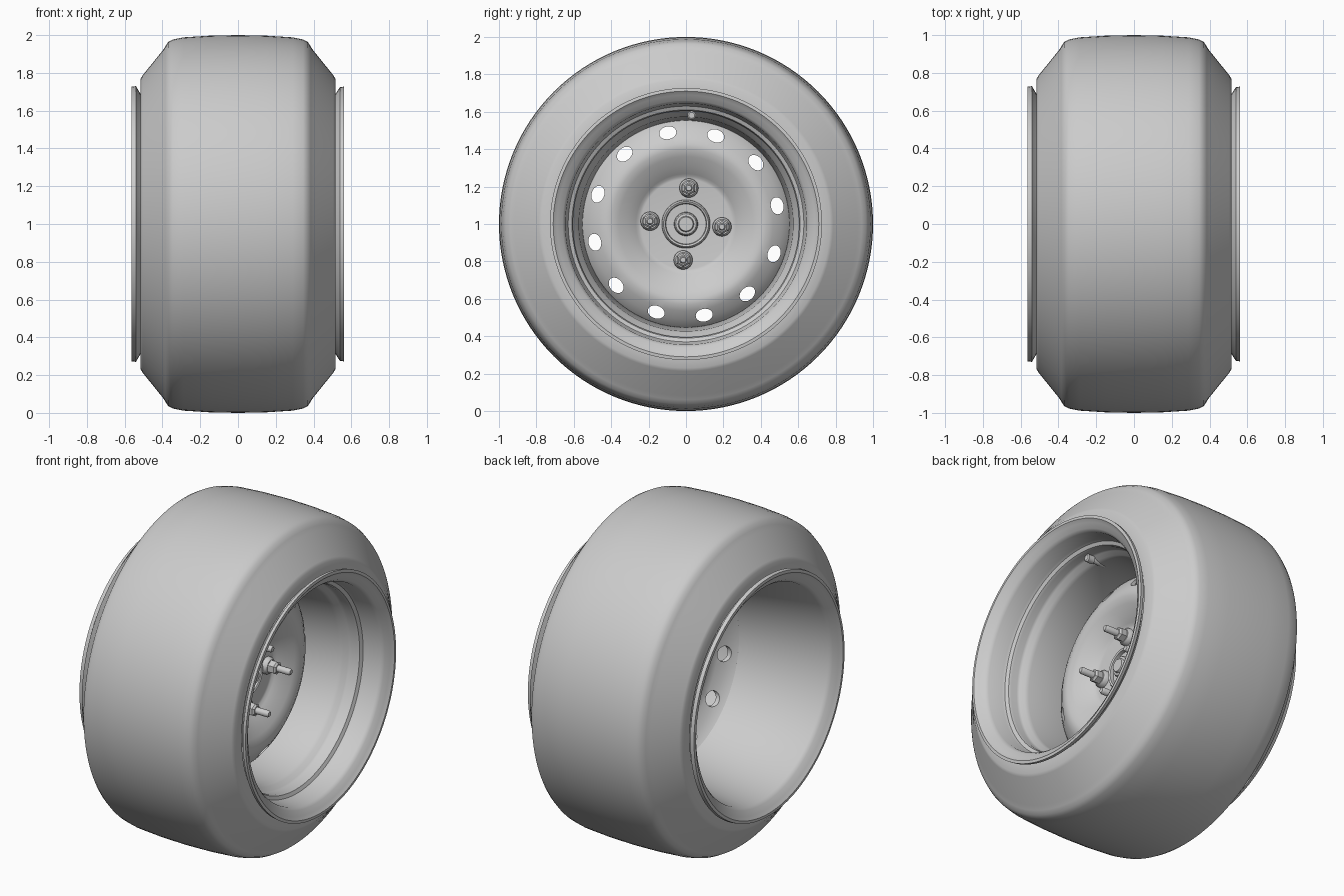
import bpy, bmesh, math
from mathutils import Matrix, Vector

old = bpy.data.objects.get("Cube")
if old:
    bpy.data.objects.remove(old, do_unlink=True)

CENTRE = Vector((0, 0, 1))

grey = bpy.data.materials.new("plain grey")
grey.use_nodes = True
grey.diffuse_color = (0.6, 0.6, 0.6, 1)
grey.node_tree.nodes["Principled BSDF"].inputs["Base Color"].default_value = (0.6, 0.6, 0.6, 1)


def finish(name, bm, angle=35):
    bmesh.ops.remove_doubles(bm, verts=bm.verts, dist=1e-5)
    bmesh.ops.recalc_face_normals(bm, faces=bm.faces)
    mesh = bpy.data.meshes.new(name)
    bm.to_mesh(mesh)
    bm.free()
    mesh.materials.append(grey)
    obj = bpy.data.objects.new(name, mesh)
    bpy.context.collection.objects.link(obj)
    smooth(obj, angle)
    return obj


def smooth(obj, angle):
    bpy.ops.object.select_all(action='DESELECT')
    obj.select_set(True)
    bpy.context.view_layer.objects.active = obj
    bpy.ops.object.shade_smooth_by_angle(angle=math.radians(angle))


def lathe(name, profile, centre=CENTRE, segments=96, closed=True, angle=35):
    """Spin (x, radius) points about an axis parallel to x."""
    bm = bmesh.new()
    verts = [bm.verts.new(centre + Vector((x, 0, r))) for x, r in profile]
    pairs = list(zip(verts, verts[1:] + verts[:1]))
    edges = [bm.edges.new(p) for p in (pairs if closed else pairs[:-1])]
    bmesh.ops.spin(bm, geom=verts + edges, cent=centre, axis=(1, 0, 0),
                   angle=math.tau, steps=segments, use_duplicate=False)
    return finish(name, bm, angle)


def around(radius, degrees):
    a = math.radians(degrees)
    return CENTRE + Vector((0, radius * math.cos(a), radius * math.sin(a)))


# Tyre: symmetric crown, shoulder and sidewall
half = [(0.15, 0.997), (0.29, 0.988), (0.345, 0.977), (0.37, 0.963), (0.385, 0.94),
        (0.40, 0.917), (0.505, 0.787), (0.515, 0.77), (0.515, 0.70), (0.45, 0.672)]
lathe("tyre", [(0, 1.0)] + half + [(-x, r) for x, r in reversed(half)], segments=128)

# Rim: front lip, stepped well, tapered barrel, rear lip
lathe("rim", [
    (0.50, 0.672), (0.517, 0.69), (0.54, 0.725), (0.56, 0.727), (0.562, 0.71),
    (0.545, 0.69), (0.53, 0.66), (0.51, 0.645), (0.42, 0.637), (0.405, 0.63),
    (0.395, 0.61), (0.38, 0.604), (0.34, 0.606), (0.325, 0.60), (0.305, 0.58),
    (0.28, 0.573), (0.07, 0.553), (0.0, 0.56), (-0.51, 0.645), (-0.53, 0.66),
    (-0.548, 0.69), (-0.565, 0.71), (-0.563, 0.727), (-0.54, 0.73),
    (-0.517, 0.69), (-0.50, 0.672)], segments=128)

# Wheel disc: recessed hub plate, raised ridge, outer flange
front = [(0.06, 0.0), (0.06, 0.24), (0.063, 0.255), (0.075, 0.268), (0.10, 0.31),
         (0.13, 0.36), (0.145, 0.40), (0.145, 0.43), (0.13, 0.465), (0.10, 0.51),
         (0.075, 0.54), (0.055, 0.556)]
disc = lathe("wheel_disc", front + [(x - 0.025, r) for x, r in reversed(front)], closed=False)

# Twelve oval vent holes cut through the disc
bm = bmesh.new()
for i in range(12):
    turn = Matrix.Rotation(math.radians(11.3 + 30 * i), 4, 'X')
    place = (Matrix.Translation(CENTRE) @ turn @ Matrix.Translation((0.1, 0.497, 0))
             @ Matrix.Diagonal((1, 0.034, 0.046, 1)) @ Matrix.Rotation(math.pi / 2, 4, 'Y'))
    bmesh.ops.create_cone(bm, cap_ends=True, segments=24, radius1=1, radius2=1,
                          depth=0.3, matrix=place)
cutter = finish("vent_cutter", bm)
cutter.hide_render = True
cut = disc.modifiers.new("vents", 'BOOLEAN')
cut.operation, cut.solver, cut.object = 'DIFFERENCE', 'EXACT', cutter
bpy.context.view_layer.objects.active = disc
bpy.ops.object.modifier_apply(modifier=cut.name)
bpy.data.objects.remove(cutter, do_unlink=True)
smooth(disc, 35)

# Hub: raised collar around a small stepped cap
lathe("hub_collar", [(0.04, 0.132), (0.075, 0.128), (0.085, 0.12), (0.08, 0.11),
                     (0.06, 0.107), (0.04, 0.107)], segments=48)
lathe("hub_cap", [(0.04, 0), (0.04, 0.065), (0.095, 0.062), (0.105, 0.055),
                  (0.107, 0.042), (0.12, 0.037), (0.12, 0)], segments=48, closed=False)

# Four wheel nuts, each with washer, hexagonal body and threaded stud
for i in range(4):
    spot = around(0.193, 85.5 + 90 * i)
    n = str(i + 1)
    lathe("nut_washer_" + n, [(0.04, 0), (0.04, 0.052), (0.075, 0.05), (0.09, 0.04), (0.09, 0)],
          spot, 32, False)
    lathe("nut_body_" + n, [(0.08, 0), (0.08, 0.039), (0.128, 0.039), (0.138, 0.028), (0.138, 0)],
          spot, 6, False, 20)
    lathe("wheel_stud_" + n, [(0.03, 0), (0.03, 0.02), (0.215, 0.02), (0.225, 0.014), (0.225, 0)],
          spot, 20, False)

# Tyre valve standing out of the rim step
lathe("valve", [(0.24, 0), (0.24, 0.016), (0.32, 0.016), (0.325, 0.023), (0.365, 0.023),
                (0.37, 0.016), (0.37, 0)], around(0.582, 87), 20, False)
